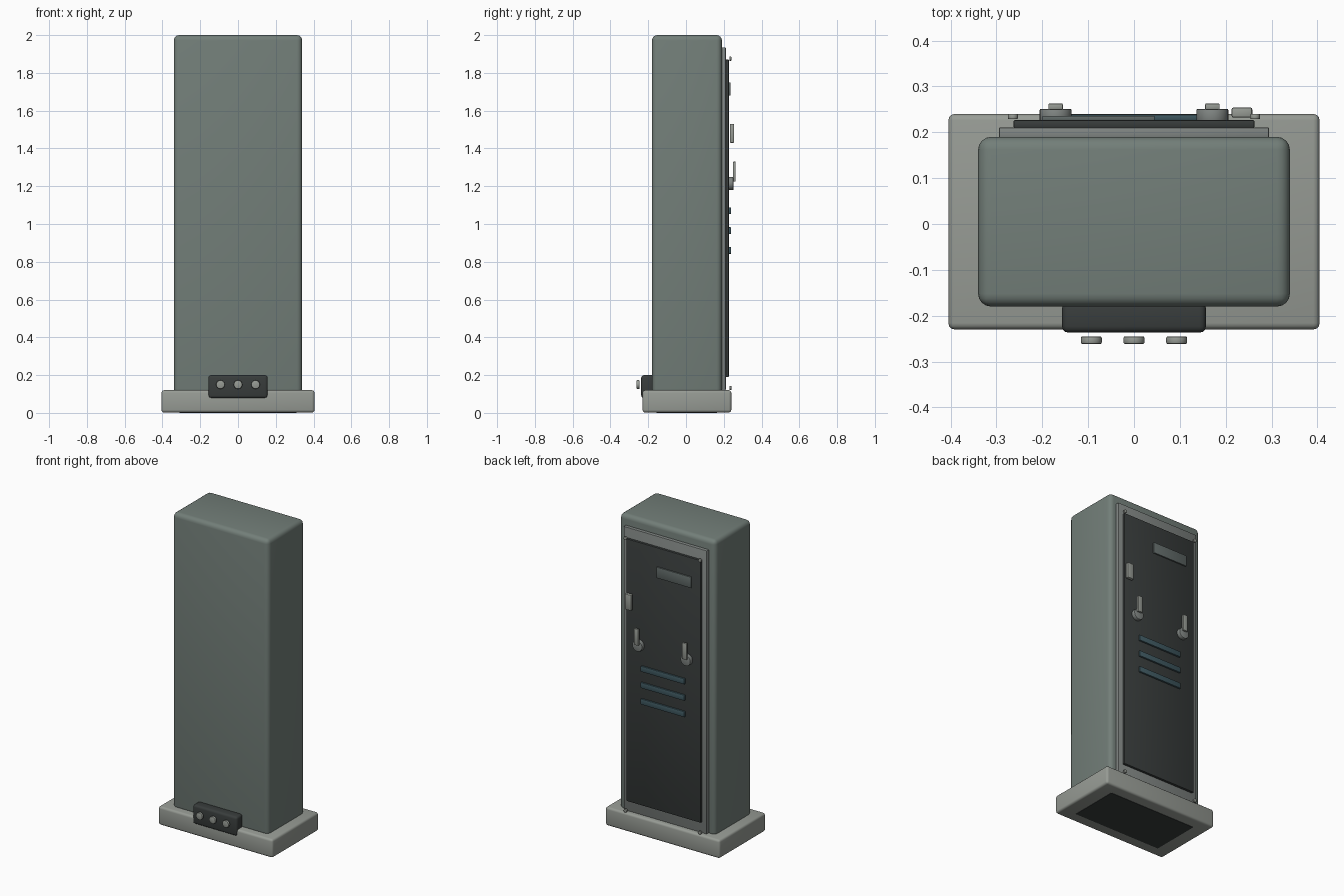
import bpy, math

if "Cube" in bpy.data.objects:
    bpy.data.objects.remove(bpy.data.objects["Cube"])


def material(name, r, g, b):
    m = bpy.data.materials.new(name)
    m.diffuse_color = (r, g, b, 1)
    m.use_nodes = True
    m.node_tree.nodes["Principled BSDF"].inputs["Base Color"].default_value = m.diffuse_color
    return m


BODY = material("green_grey_paint", 0.17, 0.21, 0.19)
STONE = material("light_grey", 0.31, 0.33, 0.30)
FRAME = material("frame_grey", 0.22, 0.24, 0.23)
DARK = material("dark_panel", 0.04, 0.046, 0.045)
TEAL = material("vent_teal", 0.05, 0.10, 0.12)
PLATE = material("plate_grey", 0.12, 0.145, 0.14)


def finish(ob, name, mat, bevel, segments):
    ob.name = name
    ob.data.materials.append(mat)
    if bevel:
        mod = ob.modifiers.new("rounded_edges", 'BEVEL')
        mod.width = bevel
        mod.segments = segments
        mod.limit_method = 'ANGLE'
        mod.angle_limit = math.radians(40)
        bpy.ops.object.modifier_apply(modifier=mod.name)
    bpy.ops.object.shade_smooth_by_angle(angle=math.radians(35))
    return ob


def box(name, x, y, z, mat, bevel=0.0, segments=2):
    """Box from (min, max) ranges on each axis."""
    bpy.ops.mesh.primitive_cube_add(
        size=1, location=[(a + b) / 2 for a, b in (x, y, z)])
    ob = bpy.context.object
    ob.scale = [b - a for a, b in (x, y, z)]
    bpy.ops.object.transform_apply(location=False, rotation=False, scale=True)
    return finish(ob, name, mat, bevel, segments)


def disc(name, x, y, z, radius, mat, bevel=0.0, sides=24):
    """Cylinder along y, spanning the given y range."""
    bpy.ops.mesh.primitive_cylinder_add(
        vertices=sides, radius=radius, depth=y[1] - y[0],
        location=(x, (y[0] + y[1]) / 2, z), rotation=(math.pi / 2, 0, 0))
    return finish(bpy.context.object, name, mat, bevel, 2)


# Plinth with dark underside plate, and main cabinet
box("plinth", (-0.405, 0.405), (-0.23, 0.24), (0.002, 0.12), STONE, 0.014, 3)
box("underside_plate", (-0.31, 0.31), (-0.155, 0.165), (0.0, 0.02), DARK)
box("cabinet_body", (-0.34, 0.34), (-0.18, 0.19), (0.10, 2.0), BODY, 0.028, 4)

# Rear door frame and panel
box("door_frame", (-0.295, 0.295), (0.185, 0.211), (0.12, 1.935), FRAME, 0.004)
box("door_panel", (-0.263, 0.263), (0.209, 0.227), (0.19, 1.87), DARK, 0.004)

# Door fittings: label plate, side catch and louvres
box("label_plate", (-0.20, 0.045), (0.226, 0.236), (1.68, 1.75), PLATE, 0.002)
box("side_catch", (0.213, 0.258), (0.232, 0.254), (1.43, 1.53), STONE, 0.004)
for i, z in enumerate((1.07, 0.965, 0.86)):
    box(f"louvre_{i}", (-0.155, 0.155), (0.226, 0.239),
        (z - 0.018, z + 0.018), TEAL, 0.003)

# Mirrored latch knobs with levers, and corner bolts
for side, s in (("left", -1), ("right", 1)):
    x = 0.171 * s
    disc(f"latch_knob_{side}", x, (0.224, 0.251), 1.215, 0.035, FRAME, 0.003)
    box(f"latch_lever_{side}", (x - 0.016, x + 0.016), (0.249, 0.263),
        (1.225, 1.33), STONE, 0.003)
    for level, z in (("bottom", 0.132), ("top", 1.875)):
        disc(f"bolt_{level}_{side}", 0.264 * s, (0.229, 0.240), z, 0.011,
             STONE, 0.002, 12)

# Front control box with three buttons
box("control_box", (-0.157, 0.157), (-0.237, -0.17), (0.078, 0.20), DARK, 0.014, 3)
for i, x in enumerate((-0.093, 0, 0.093)):
    disc(f"button_{i}", x, (-0.262, -0.245), 0.15, 0.023, STONE, 0.004)
